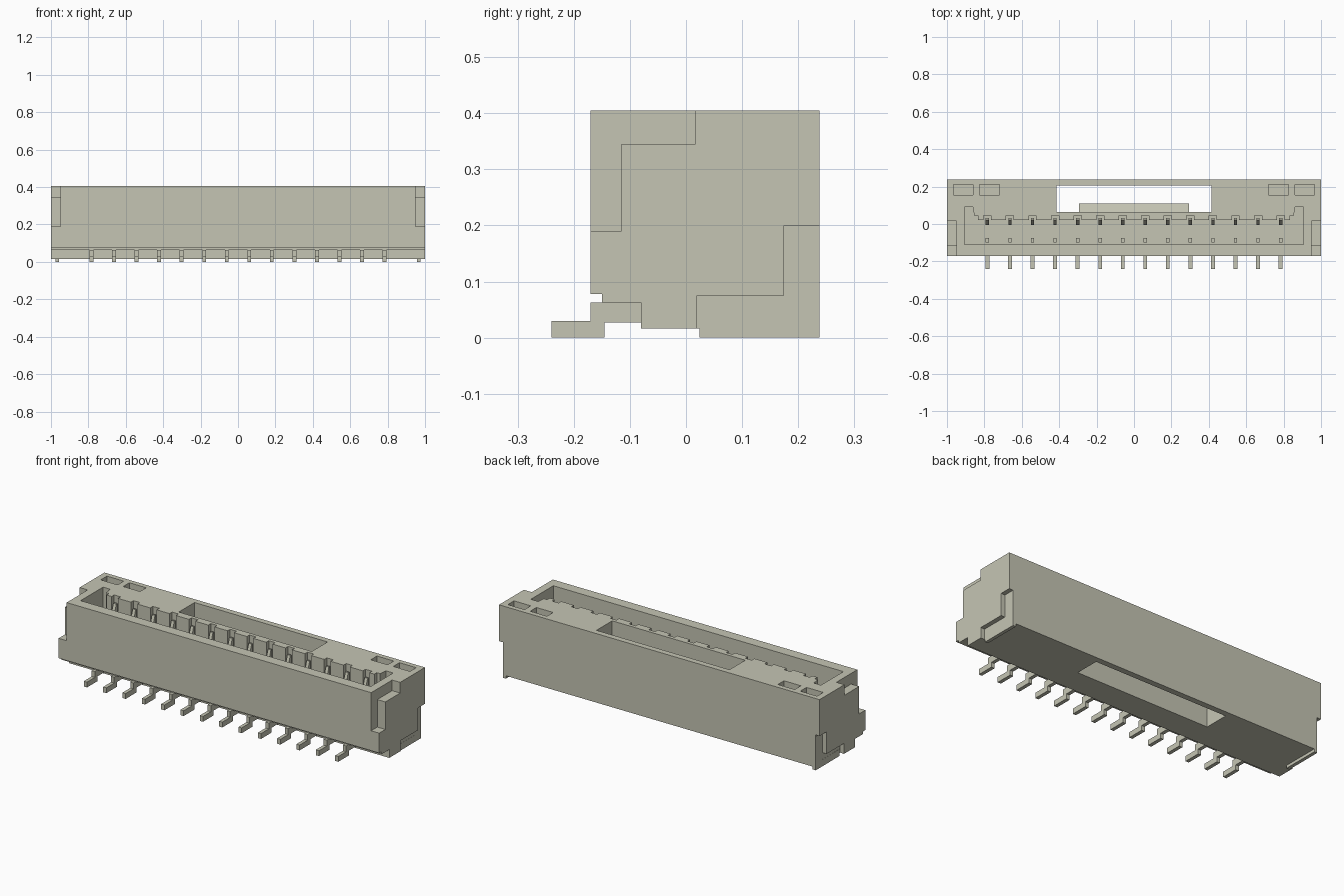
import bpy, bmesh

if "Cube" in bpy.data.objects:
    bpy.data.objects.remove(bpy.data.objects["Cube"], do_unlink=True)

PINS = 14
PITCH = 0.1206
PIN_X = [(i - (PINS - 1) / 2) * PITCH for i in range(PINS)]
TOP = 0.405

ivory = bpy.data.materials.new("ivory plastic")
ivory.use_nodes = True
colour = (0.558, 0.558, 0.456, 1)
ivory.diffuse_color = colour
ivory.node_tree.nodes["Principled BSDF"].inputs["Base Color"].default_value = colour


def add_prism(bm, outline, axis, lo, hi):
    """Extrude a 2D outline: axis 'x' takes (y, z) points, axis 'z' takes (x, y)."""
    lo, hi = min(lo, hi), max(lo, hi)
    place = (lambda p, t: (t, *p)) if axis == "x" else (lambda p, t: (*p, t))
    a = [bm.verts.new(place(p, lo)) for p in outline]
    b = [bm.verts.new(place(p, hi)) for p in outline]
    bm.faces.new(a)
    bm.faces.new(b)
    for i in range(len(a)):
        j = (i + 1) % len(a)
        bm.faces.new((a[i], a[j], b[j], b[i]))


def rect(x0, x1, y0, y1):
    return [(x0, y0), (x1, y0), (x1, y1), (x0, y1)]


def finish(name, bm):
    bmesh.ops.recalc_face_normals(bm, faces=bm.faces[:])
    mesh = bpy.data.meshes.new(name)
    bm.to_mesh(mesh)
    bm.free()
    mesh.materials.append(ivory)
    obj = bpy.data.objects.new(name, mesh)
    bpy.context.collection.objects.link(obj)
    return obj


# Housing: end profile with the stepped underside at the front
bm = bmesh.new()
add_prism(bm, [(-0.17, TOP), (-0.17, 0.078), (-0.15, 0.078), (-0.15, 0.063),
               (-0.08, 0.063), (-0.08, 0.016), (0.238, 0.016), (0.238, TOP)], "x", -1, 1)
housing = finish("housing", bm)

# Cutter: mating cavity with one contact slot per pin along its rear wall
bm = bmesh.new()
cavity = [(0.905, -0.11), (0.905, 0.09), (0.86, 0.09), (0.855, 0.045), (0.835, 0.045), (0.835, 0.022)]
for x in reversed(PIN_X):
    cavity += [(x + 0.02, 0.022), (x + 0.02, 0.045), (x - 0.02, 0.045), (x - 0.02, 0.022)]
cavity += [(-0.835, 0.022), (-0.835, 0.045), (-0.855, 0.045), (-0.86, 0.09), (-0.905, 0.09), (-0.905, -0.11)]
add_prism(bm, cavity, "z", 0.085, 0.5)

# Cutter: latch window right through the housing
add_prism(bm, rect(-0.415, 0.415, 0.065, 0.205), "z", -0.1, 0.5)

# Cutter: pockets and stepped recesses, the same at both ends
for s in (-1, 1):
    for x0, x1 in ((0.72, 0.825), (0.86, 0.965)):
        add_prism(bm, rect(s * x0, s * x1, 0.155, 0.21), "z", 0.3, 0.5)
    add_prism(bm, [(-0.3, 0.19), (-0.115, 0.19), (-0.115, 0.345),
                   (0.017, 0.345), (0.017, 0.5), (-0.3, 0.5)], "x", s * 0.95, s * 1.1)
    add_prism(bm, [(0.02, -0.1), (0.02, 0.075), (0.175, 0.075),
                   (0.175, 0.2), (0.3, 0.2), (0.3, -0.1)], "x", s * 0.975, s * 1.1)
cutter = finish("cutter", bm)
cutter.hide_render = True

cut = housing.modifiers.new("openings", "BOOLEAN")
cut.operation = "DIFFERENCE"
cut.solver = "EXACT"
cut.object = cutter
bpy.context.view_layer.objects.active = housing
bpy.ops.object.modifier_apply(modifier=cut.name)
bpy.data.objects.remove(cutter, do_unlink=True)

# Latch ramp on the front wall of the window
bm = bmesh.new()
add_prism(bm, [(0.06, 0.22), (0.065, 0.22), (0.11, 0.18), (0.11, 0.16), (0.06, 0.16)], "x", -0.295, 0.295)
finish("latch_ramp", bm)

# Solder plates at both ends
for s, side in ((1, "left"), (-1, "right")):
    bm = bmesh.new()
    add_prism(bm, [(0.024, 0), (0.238, 0), (0.238, 0.19), (0.18, 0.19), (0.18, 0.038), (0.024, 0.038)],
              "x", s * 0.957, s * 0.976)
    finish(side + "_solder_plate", bm)

# Pins: solder tail outside, upright post and sloped contact inside
LEAD = [(-0.24, 0), (-0.145, 0), (-0.145, 0.027), (-0.08, 0.027), (-0.07, 0.063),
        (-0.17, 0.063), (-0.17, 0.03), (-0.24, 0.03)]
POST = [(-0.1, 0.07), (-0.075, 0.07), (-0.075, 0.2), (-0.1, 0.2)]
CONTACT = [(0, 0.07), (0.032, 0.07), (0.032, 0.37), (0.022, 0.37), (-0.005, 0.29)]
for i, x in enumerate(PIN_X):
    bm = bmesh.new()
    add_prism(bm, LEAD, "x", x - 0.01, x + 0.01)
    for part in (POST, CONTACT):
        add_prism(bm, part, "x", x - 0.009, x + 0.009)
    finish("pin_%d" % (i + 1), bm)
